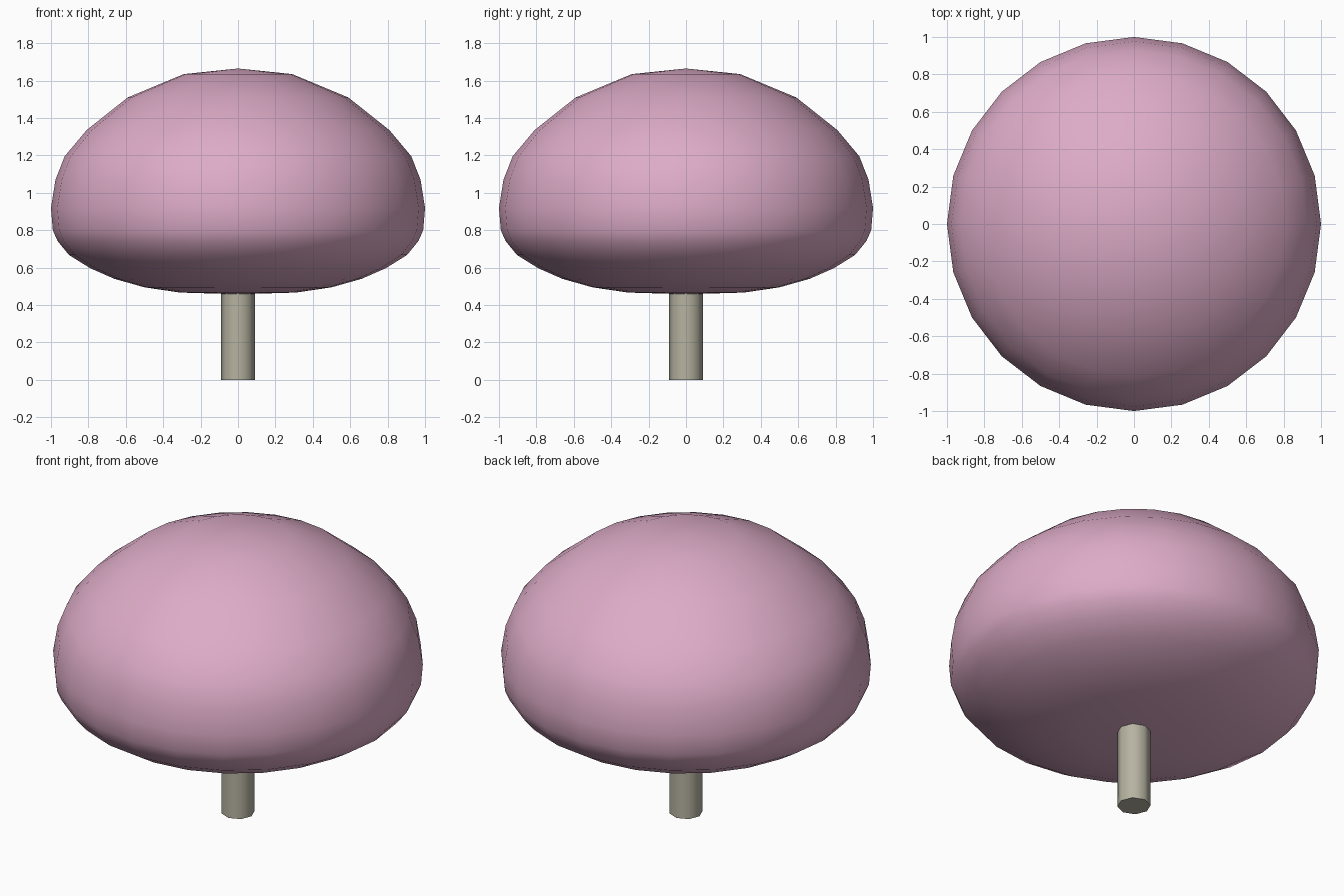
import bpy, bmesh, math

if "Cube" in bpy.data.objects:
    bpy.data.objects.remove(bpy.data.objects["Cube"])


def lathe(name, profile, sides, color):
    """Revolve (radius, z) points about z; zero radius makes a pole."""
    bm = bmesh.new()
    rings = []
    for r, z in profile:
        if r == 0:
            rings.append([bm.verts.new((0, 0, z))] * sides)
        else:
            rings.append([bm.verts.new((r * math.cos(math.tau * i / sides),
                                        r * math.sin(math.tau * i / sides), z))
                          for i in range(sides)])
    for low, high in zip(rings, rings[1:]):
        for i in range(sides):
            j = (i + 1) % sides
            quad = [low[i], low[j], high[j], high[i]]
            bm.faces.new(list(dict.fromkeys(quad)))
    bmesh.ops.recalc_face_normals(bm, faces=bm.faces)
    mesh = bpy.data.meshes.new(name)
    bm.to_mesh(mesh)
    bm.free()
    ob = bpy.data.objects.new(name, mesh)
    bpy.context.collection.objects.link(ob)
    mat = bpy.data.materials.new(name + "_color")
    mat.diffuse_color = color
    mat.use_nodes = True
    mat.node_tree.nodes["Principled BSDF"].inputs["Base Color"].default_value = mat.diffuse_color
    mesh.materials.append(mat)
    bpy.ops.object.select_all(action='DESELECT')
    ob.select_set(True)
    bpy.context.view_layer.objects.active = ob
    bpy.ops.object.shade_smooth_by_angle(angle=math.radians(50))
    return ob


# Rounded cap: shallow underside, taller dome
cap = [(0, 0.458), (0.31, 0.467), (0.50, 0.495), (0.66, 0.54), (0.79, 0.597),
       (0.904, 0.668), (0.965, 0.743), (0.99, 0.80), (1.0, 0.92),
       (0.976, 1.07), (0.927, 1.195), (0.81, 1.335), (0.59, 1.51),
       (0.29, 1.635), (0, 1.665)]
lathe("cap", cap, 24, (0.72, 0.41, 0.57, 1))

# Eight-sided stem, running up into the cap
lathe("stem", [(0, 0), (0.09, 0), (0.09, 0.6), (0, 0.6)], 8, (0.47, 0.45, 0.36, 1))
